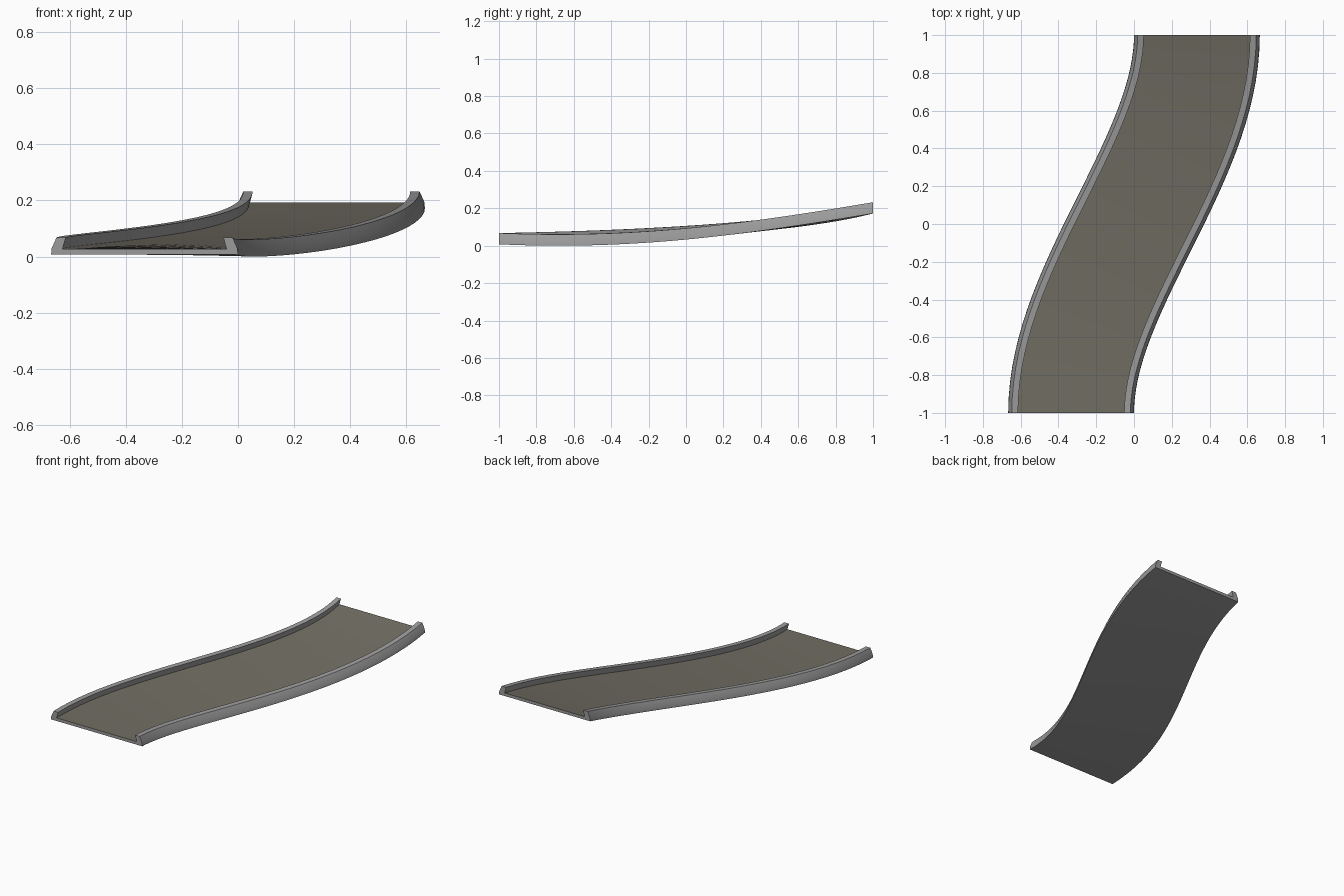
import bpy, math
from mathutils import Vector

if "Cube" in bpy.data.objects:
    bpy.data.objects.remove(bpy.data.objects["Cube"])

def material(name, rgb):
    m = bpy.data.materials.new(name)
    m.diffuse_color = (*rgb, 1)
    m.use_nodes = True
    m.node_tree.nodes["Principled BSDF"].inputs["Base Color"].default_value = m.diffuse_color
    return m

concrete = material("concrete grey", (0.33, 0.33, 0.33))
asphalt = material("warm dark asphalt", (0.165, 0.155, 0.125))

# Cross-section: flat deck with inward-leaning kerb rails (sideways, up)
half = [(0.333, 0.0), (0.331, 0.022), (0.314, 0.06), (0.281, 0.06), (0.292, 0.02)]
profile = half + [(-u, h) for u, h in reversed(half)]
n = len(profile)
road_edge = len(half) - 1

# S-shaped rising path with a slight bank in the middle
SEGS = 32
verts, faces, mats = [], [], []
for i in range(SEGS + 1):
    t = i / SEGS
    cx = -0.333 + 0.666 * (3 * t * t - 2 * t ** 3)
    slope = 1.998 * t * (1 - t)
    cy, cz = -1 + 2 * t, 0.165 * t ** 2.4
    side = Vector((1, -slope, 0)).normalized()
    bank = -0.055 * math.sin(math.pi * t)
    for u, h in profile:
        p = Vector((cx, cy, cz + h + u * bank)) + side * u
        verts.append(p)

# Skin between neighbouring sections
for i in range(SEGS):
    for j in range(n):
        k = (j + 1) % n
        a, b = i * n, (i + 1) * n
        faces.append((a + j, a + k, b + k, b + j))
        mats.append(1 if j == road_edge else 0)

# End caps
faces.append(tuple(reversed(range(n))))
faces.append(tuple(SEGS * n + j for j in range(n)))
mats += [0, 0]

# Rest the lowest point on the ground
low = min(v.z for v in verts)
for v in verts:
    v.z -= low

mesh = bpy.data.meshes.new("curved_ramp_road")
mesh.from_pydata(verts, [], faces)
mesh.materials.append(concrete)
mesh.materials.append(asphalt)
for f, m in zip(mesh.polygons, mats):
    f.material_index = m
road = bpy.data.objects.new("curved_ramp_road", mesh)
bpy.context.collection.objects.link(road)

# Consistent outward normals
import bmesh
bm = bmesh.new()
bm.from_mesh(mesh)
bmesh.ops.recalc_face_normals(bm, faces=bm.faces)
bm.to_mesh(mesh)
bm.free()

# Smooth along the bend, sharp at the rail edges
bpy.context.view_layer.objects.active = road
road.select_set(True)
bpy.ops.object.shade_smooth_by_angle(angle=math.radians(20))
